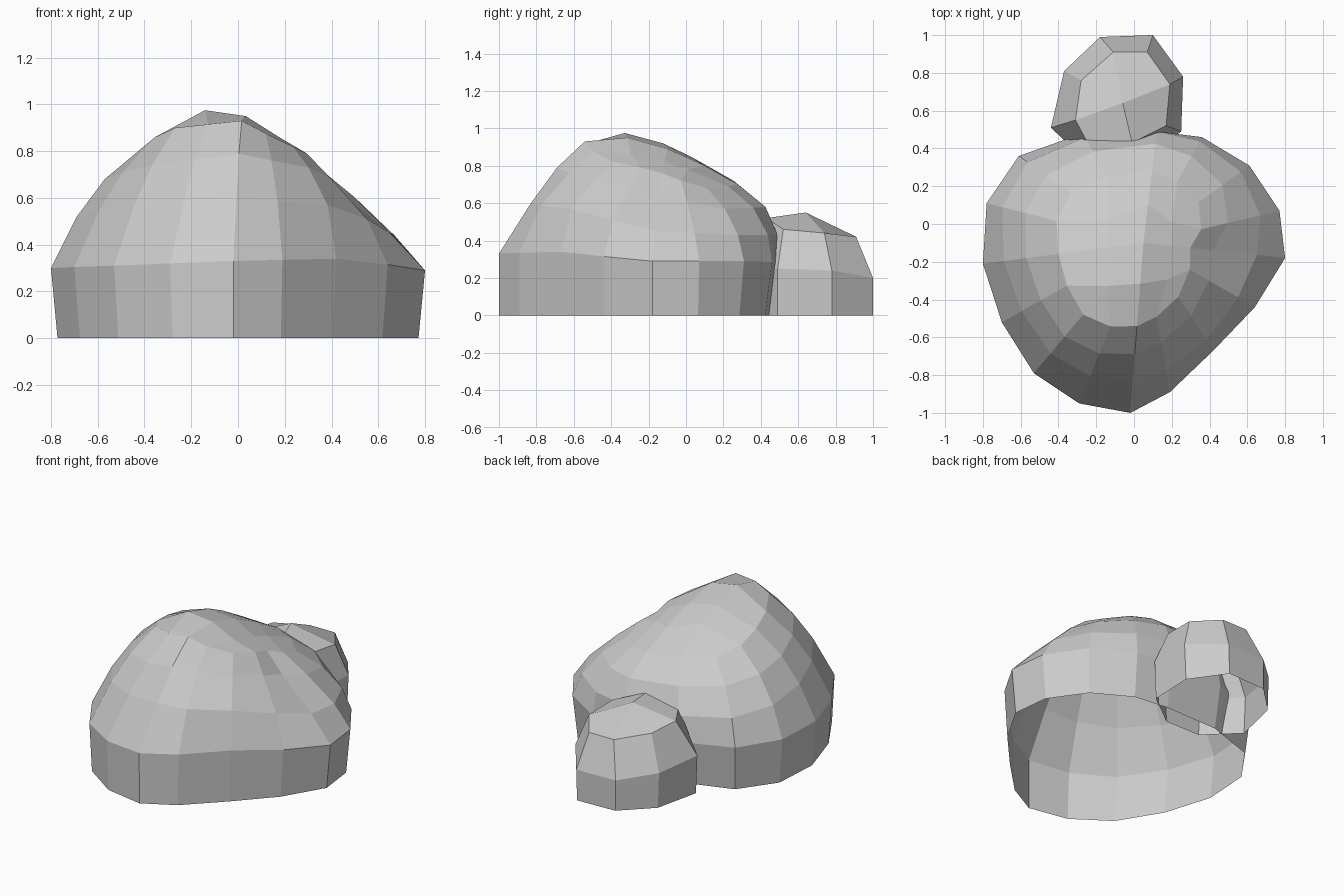
import bpy

if "Cube" in bpy.data.objects:
    bpy.data.objects.remove(bpy.data.objects["Cube"])

def build(name, rings, cap):
    """Loft equal-sized closed rings (bottom to top), then add the cap faces."""
    n = len(rings[0])
    verts = [p for ring in rings for p in ring]
    faces = []
    for k in range(len(rings) - 1):
        for i in range(n):
            j = (i + 1) % n
            faces.append((k*n + i, k*n + j, (k+1)*n + j, (k+1)*n + i))
    extra, cap_faces = cap(len(verts), n)
    mesh = bpy.data.meshes.new(name)
    mesh.from_pydata(verts + extra, [], faces + cap_faces)
    mesh.update()
    obj = bpy.data.objects.new(name, mesh)
    bpy.context.collection.objects.link(obj)
    return obj

def spread(keys):
    """Eight values around the rock -> sixteen, by averaging neighbours."""
    out = []
    for i, v in enumerate(keys):
        out += [v, (v + keys[(i + 1) % 8]) / 2]
    return out

# Large rock: belt outline counter-clockwise from the front, open underneath
outline = [(-.02, -1), (.19, -.89), (.42, -.67), (.64, -.44), (.8, -.18), (.77, .07),
           (.61, .31), (.36, .46), (.12, .49), (-.27, .48), (-.61, .36), (-.78, .11),
           (-.8, -.21), (-.7, -.52), (-.53, -.79), (-.29, -.95)]
belt_z = spread([.33, .34, .29, .29, .28, .29, .30, .31])
cx, cy, cz = .05, -.1, .89

# Per ring: shrink towards the centre and height, in eight directions from the front
levels = [
    ([.81, .90, .80, .92, 1.0, .93, .87, .85], [.60, .57, .45, .43, .43, .46, .52, .57]),
    ([.655, .68, .49, .75, .89, .78, .73, .72], [.79, .73, .64, .57, .58, .62, .68, .74]),
    ([.49, .50, .33, .52, .64, .58, .53, .55], [.93, .82, .76, .68, .70, .74, .82, .90]),
    ([.24, .34, .20, .27, .34, .27, .21, .33], [.95, .86, .82, .78, .80, .85, .92, .975]),
]
big = [[(x * .965, y if y < 0 else y * .92, 0) for x, y in outline],
       [(x, y, z) for (x, y), z in zip(outline, belt_z)]]
for scale, height in levels[:3]:
    big.append([(cx + (x - cx) * s, cy + (y - cy) * s, z)
                for (x, y), s, z in zip(outline, spread(scale), spread(height))])

def big_cap(start, n):
    # 4 x 4 quad patch closing the crown
    pts = [(cx + (x - cx) * s, cy + (y - cy) * s, z)
           for (x, y), s, z in zip(outline[::2], *levels[3])] + [(cx, cy, cz)]
    c = lambda i: start - n + i % n
    d = lambda i: start + (i % n) // 2
    faces = []
    for i in range(0, n, 4):
        faces += [(c(i), c(i+1), d(i+2), d(i)),
                  (c(i+1), c(i+2), c(i+3), d(i+2)),
                  (c(i+3), c(i+4), d(i+4), d(i+2)),
                  (d(i), d(i+2), d(i+4), start + 8)]
    return pts, faces

build("large_rock", big, big_cap)

# Small rock tucked against the back
small_belt = [(.02, .32, .25), (.25, .49, .25), (.26, .78, .24), (.1, 1, .2),
              (-.18, .99, .2), (-.37, .81, .23), (-.44, .51, .25), (-.24, .32, .25)]
small_top = [(-.01, .43, .52), (.17, .52, .46), (.19, .74, .44), (.07, .91, .42),
             (-.11, .91, .42), (-.28, .76, .45), (-.31, .55, .46), (-.24, .42, .48)]
small_base = [(x * .97 - .003, y, 0) for x, y, z in small_belt]

def small_cap(start, n):
    u = lambda i: start - n + i % n
    return [(-.06, .64, .55)], [(u(i), u(i+1), u(i+2), start) for i in range(0, n, 2)]

build("small_rock", [small_base, small_belt, small_top], small_cap)
